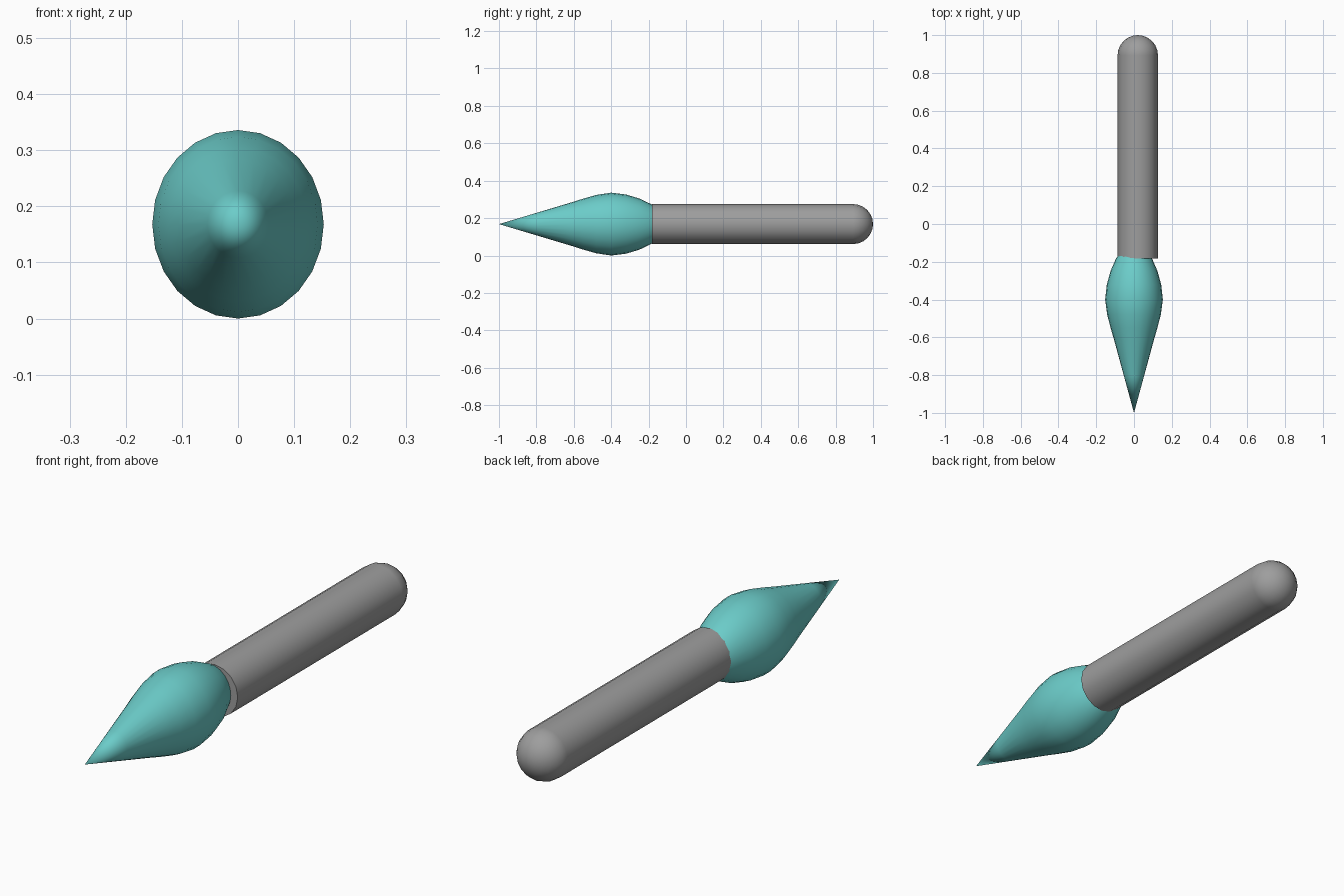
import bpy, bmesh, math

cube = bpy.data.objects.get("Cube")
if cube:
    bpy.data.objects.remove(cube, do_unlink=True)


def material(name, color):
    mat = bpy.data.materials.new(name)
    mat.use_nodes = True
    mat.diffuse_color = (*color, 1)
    bsdf = next(n for n in mat.node_tree.nodes if n.type == "BSDF_PRINCIPLED")
    bsdf.inputs["Base Color"].default_value = (*color, 1)
    return mat


def lathe_y(name, profile, sides, mat, cx=0, cz=0.168, x_scale=1):
    """Revolve (y, radius) points about an axis along y; radius 0 makes a pole."""
    bm = bmesh.new()
    rings = []
    for y, r in profile:
        angles = [math.tau * i / sides for i in range(sides)] if r else [0]
        rings.append([bm.verts.new((cx + r * x_scale * math.cos(a), y,
                                    cz + r * math.sin(a))) for a in angles])
    for a, b in zip(rings, rings[1:]):
        for i in range(sides):
            j = (i + 1) % sides
            corners = [a[i % len(a)], a[j % len(a)], b[j % len(b)], b[i % len(b)]]
            bm.faces.new(list(dict.fromkeys(corners)))
    for ring in (rings[0], rings[-1]):
        if len(ring) > 1:
            bm.faces.new(ring)
    bmesh.ops.recalc_face_normals(bm, faces=bm.faces)
    mesh = bpy.data.meshes.new(name)
    bm.to_mesh(mesh)
    bm.free()
    mesh.materials.append(mat)
    obj = bpy.data.objects.new(name, mesh)
    bpy.context.collection.objects.link(obj)
    bpy.ops.object.select_all(action="DESELECT")
    obj.select_set(True)
    bpy.context.view_layer.objects.active = obj
    bpy.ops.object.shade_smooth_by_angle(angle=math.radians(35))
    return obj


teal = material("teal", (0.148, 0.604, 0.584))
grey = material("grey", (0.34, 0.34, 0.34))

# Bristle head: long pointed cone swelling into a rounded back
lathe_y("brush_head",
        [(-1, 0), (-0.8, 0.06), (-0.61, 0.117), (-0.55, 0.136), (-0.48, 0.156),
         (-0.4, 0.168), (-0.32, 0.158), (-0.25, 0.137), (-0.185, 0.106),
         (-0.15, 0.08), (-0.12, 0.045), (-0.11, 0)],
        24, teal, x_scale=0.91)

# Handle: straight rod set slightly off the head's axis
R, END, CX = 0.107, 0.893, 0.02
lathe_y("handle", [(-0.183, R), (END, R)], 16, grey, cx=CX)

# Rounded ball at the rear of the handle
ball = [(END + R * math.sin(a), R * math.cos(a))
        for a in (math.radians(15 * i) for i in range(-5, 6))]
lathe_y("handle_end_ball", [(END - R, 0), *ball, (END + R, 0)], 16, grey, cx=CX)
